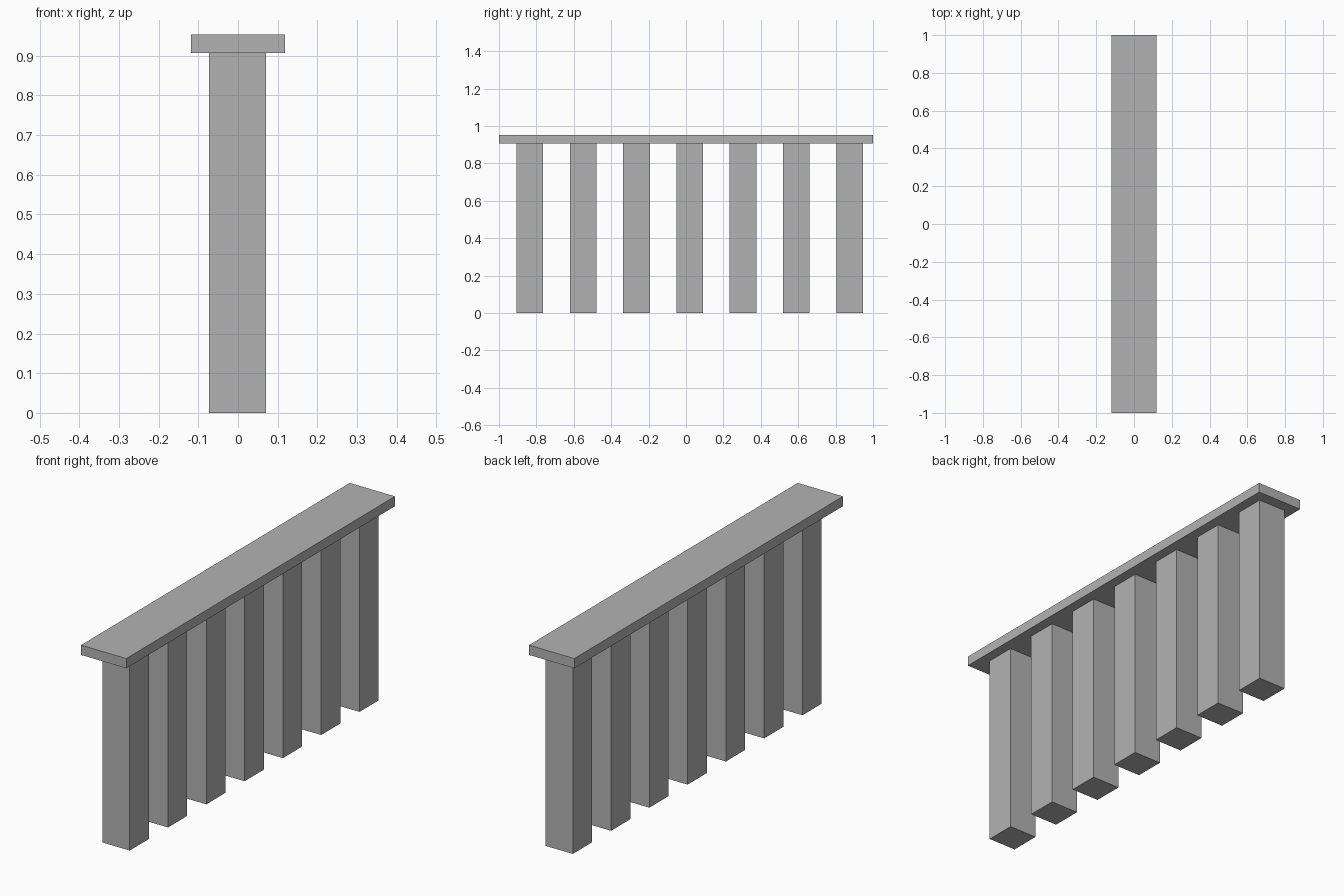
import bpy

default_cube = bpy.data.objects.get("Cube")
if default_cube:
    bpy.data.objects.remove(default_cube, do_unlink=True)

# Single plain grey
grey = bpy.data.materials.new("plain grey")
grey.use_nodes = True
grey.diffuse_color = (0.45, 0.45, 0.45, 1)
grey.node_tree.nodes["Principled BSDF"].inputs["Base Color"].default_value = grey.diffuse_color


def box(name, center, size):
    bpy.ops.mesh.primitive_cube_add(size=1, location=center)
    obj = bpy.context.object
    obj.name = name
    obj.scale = size
    bpy.ops.object.transform_apply(location=False, rotation=False, scale=True)
    obj.data.materials.append(grey)
    return obj


RAIL_BOTTOM, RAIL_TOP = 0.907, 0.953
POST_WIDTH = 0.143
POST_COUNT = 7
FIRST_POST_Y, POST_STEP = -0.835, 0.285

# Flat handrail along the whole length
box("top_rail", (0, 0, (RAIL_BOTTOM + RAIL_TOP) / 2),
    (0.236, 2, RAIL_TOP - RAIL_BOTTOM))

# Evenly spaced square posts, set slightly towards the back
for i in range(POST_COUNT):
    box(f"post_{i + 1}", (-0.001, FIRST_POST_Y + i * POST_STEP, RAIL_BOTTOM / 2),
        (POST_WIDTH, POST_WIDTH, RAIL_BOTTOM))
